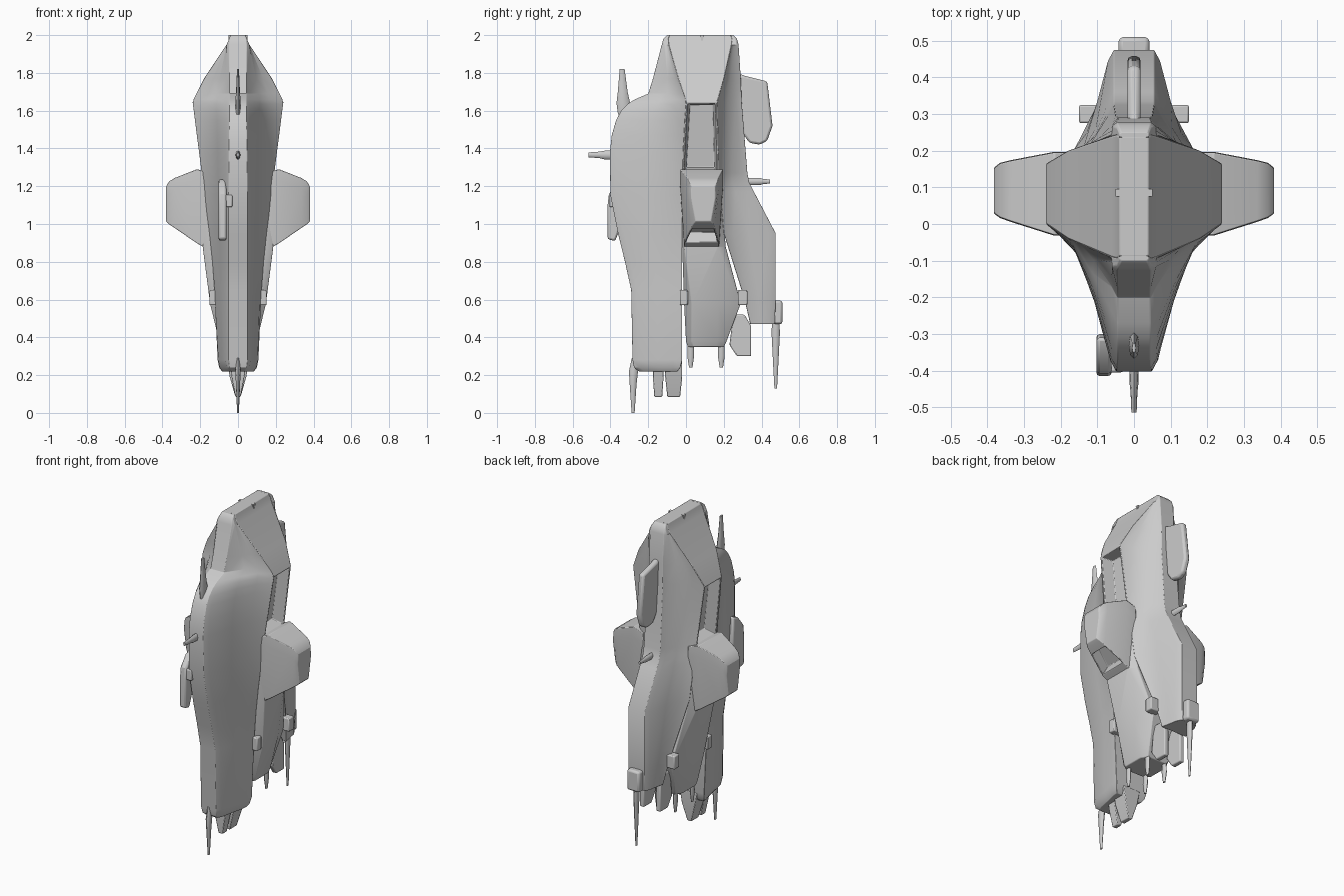
import bpy, bmesh
from math import cos, sin, pi, radians


def finish(name, bm, bevel=0.0, angle=30):
    bmesh.ops.recalc_face_normals(bm, faces=bm.faces)
    me = bpy.data.meshes.new(name)
    bm.to_mesh(me)
    bm.free()
    me.shade_smooth()
    me.set_sharp_from_angle(angle=radians(angle))
    ob = bpy.data.objects.new(name, me)
    bpy.context.collection.objects.link(ob)
    if bevel:
        m = ob.modifiers.new("edge_softening", 'BEVEL')
        m.width, m.segments, m.limit_method = bevel, 2, 'ANGLE'
        m.angle_limit = radians(35)
    return ob


def loft(rings):
    bm = bmesh.new()
    vs = [[bm.verts.new(p) for p in r] for r in rings]
    n = len(vs[0])
    for a, b in zip(vs, vs[1:]):
        for i in range(n):
            j = (i + 1) % n
            bm.faces.new((a[i], a[j], b[j], b[i]))
    bm.faces.new(vs[0])
    bm.faces.new(vs[-1])
    bmesh.ops.recalc_face_normals(bm, faces=bm.faces)
    return bm


def mirror_ring(half, z):
    return [(x, y, z) for x, y in half] + [(-x, y, z) for x, y in reversed(half)]


def hull(name, rows, bevel):
    """rows: z, crest y, crest half width, full half width, seam y, fullness"""
    rings = []
    for z, ye, c, w, yr, f in rows:
        d = yr - ye
        k = min(0.03, abs(d) * 0.3) * (1 if d > 0 else -1)
        x1, y1 = min(c + 0.016, w), ye + k
        half = [(c, ye), (x1, y1)]
        half += [(x1 + (w - x1) * g, y1 + (yr - y1) * t)
                 for t, g in ((0.45, f * 0.5), (0.8, f))]
        rings.append(mirror_ring(half + [(w, yr)], z))
    return finish(name, loft(rings), bevel, 32)


def recess(bm, test, rim, slope, depth):
    fs = [f for f in bm.faces if test(f)]
    bmesh.ops.inset_individual(bm, faces=fs, thickness=rim)
    bmesh.ops.inset_individual(bm, faces=fs, thickness=slope, depth=-depth)


def plate(name, pts, x, thick, bevel=0.006):
    rings = [[(x + s * thick / 2, y, z) for y, z in pts] for s in (-1, 1)]
    return finish(name, loft(rings), bevel)


def box(name, x, y, z, bevel=0.006):
    rings = [[(x[0], y[0], k), (x[1], y[0], k), (x[1], y[1], k), (x[0], y[1], k)] for k in z]
    return finish(name, loft(rings), bevel)


def spike(name, path, flat=0.6, n=8, along='z'):
    """path: (x, y, z, radius) stations along the spike axis"""
    rings = []
    for x, y, z, r in path:
        ring = []
        for i in range(n):
            a, b = r * flat * cos(2 * pi * i / n), r * sin(2 * pi * i / n)
            ring.append((x + a, y + b, z) if along == 'z' else (x + a, y, z + b))
        rings.append(ring)
    return finish(name, loft(rings), 0, 50)


# Front hull: curved prow running down into a long tongue
hull("front_hull", [
    (2.00, -0.10, .035, .040, -.085, .6), (1.98, -.12, .043, .047, -.093, .6),
    (1.95, -.128, .046, .06, -.09, .6), (1.77, -.175, .045, .18, -.04, .6),
    (1.69, -.20, .045, .222, -.012, .6), (1.66, -.27, .045, .236, -.002, .6),
    (1.635, -.31, .045, .24, 0, .6), (1.60, -.343, .045, .235, -.002, .6),
    (1.55, -.37, .045, .229, -.006, .6), (1.47, -.393, .047, .219, -.01, .6),
    (1.38, -.403, .048, .207, -.015, .62), (1.15, -.400, .05, .178, -.02, .66),
    (.95, -.36, .05, .152, -.02, .72), (.80, -.323, .05, .136, -.02, .78),
    (.65, -.29, .05, .125, -.02, .85), (.28, -.283, .05, .108, -.02, .9),
    (.24, -.275, .045, .10, -.03, .9), (.22, -.25, .035, .085, -.045, .9)], 0.006)

# Rear hull: straight spine that kicks outward lower down
hull("rear_hull", [
    (2.00, .25, .035, .040, .235, .6), (1.98, .27, .043, .047, .243, .6),
    (1.95, .278, .046, .06, .24, .6), (1.77, .29, .045, .18, .2, .6),
    (1.645, .295, .05, .24, .165, .6), (1.27, .325, .055, .19, .172, .6),
    (1.22, .335, .055, .186, .175, .6), (1.17, .36, .055, .182, .18, .6),
    (.95, .475, .055, .165, .20, .62), (.60, .475, .055, .105, .31, .7),
    (.47, .47, .05, .085, .34, .8)], 0.008)
box("rear_rim", (-.042, .042), (.45, .51), (.47, .595), 0.012)

# Centre body with flat side panels, and an engine block below
rings = []
for z, y0, y1, y2, y3, x, xi in [
        (2.00, -.09, -.085, .235, .24, .04, .035), (1.98, -.095, -.093, .243, .25, .047, .04),
        (1.95, -.095, -.09, .24, .245, .06, .05), (1.77, -.045, -.04, .2, .205, .18, .15),
        (1.645, -.005, 0, .165, .17, .24, .2), (1.27, -.025, -.02, .172, .18, .19, .16),
        (.88, -.02, -.01, .17, .21, .187, .15), (.58, -.01, .03, .17, .29, .148, .105),
        (.38, .0, .03, .165, .215, .10, .075), (.35, .01, .035, .16, .2, .09, .065)]:
    rings.append(mirror_ring([(xi, y0), (x, y1), (x, y2), (xi, y3)], z))
bm = loft(rings)
recess(bm, lambda f: abs(f.normal.x) > .8 and 1.3 < f.calc_center_median().z < 1.6
       and -.0 < f.calc_center_median().y < .16, .012, .018, .07)
finish("centre_body", bm, 0.004)

# Notches in the top ridge
for s in (-1, 1):
    plate("ridge_notch", [(.075, 2.0), (.095, 2.0), (.088, 1.965), (.082, 1.965)], s * .043, .016, 0)

for s in (-1, 1):
    # Stub wings with a hollow in the sloped underside
    sect = [(.15, -.03, .195, .86, 1.27), (.217, -.03, .195, .898, 1.29),
            (.337, .008, .172, .98, 1.243), (.365, .018, .165, .999, 1.225),
            (.382, .03, .152, 1.015, 1.196)]
    rings = [[(s * x, y0, zt), (s * x, y1, zt), (s * x, y1 + .002, zt - .06),
              (s * x, y1 - .02, zb), (s * x, y0 + .02, zb), (s * x, y0 - .002, zt - .06)]
             for x, y0, y1, zb, zt in sect]
    bm = loft(rings)
    recess(bm, lambda f: f.normal.z < -.6 and .22 < abs(f.calc_center_median().x) < .3, .01, .015, .06)
    finish("stub_wing", bm, 0.004)
    # Clamps and fittings around the engine block
    box("front_clamp", sorted((s * .09, s * .152)), (-.033, .01), (.57, .65))
    box("rear_clamp", sorted((s * .08, s * .15)), (.275, .325), (.57, .65))
    plate("engine_fin", [(.23, .36), (.27, .3), (.345, .3), (.345, .46), (.31, .52), (.25, .52)], s * .055, .03)
    for y in (.025, .187):
        spike("engine_prong", [(s * .06, y, .38, .016), (s * .06, y, .30, .018), (s * .06, y, .24, .009)])

# Blades and sensor spikes on the prow and spine
spike("prow_blade", [(0, -.33, 1.58, .03), (0, -.332, 1.64, .036), (0, -.335, 1.70, .026),
                     (0, -.338, 1.82, .013)], 0.4)
spike("prow_sensor", [(0, -.38, 1.365, .024), (0, -.43, 1.365, .023), (0, -.46, 1.366, .017),
                      (0, -.515, 1.366, .013)], 0.55, 8, 'y')
plate("spine_fin", [(.27, 1.80), (.31, 1.785), (.43, 1.755), (.458, 1.52), (.43, 1.44),
                    (.39, 1.42), (.335, 1.43), (.30, 1.48)], 0, .036, 0.012)
spike("spine_sensor", [(0, .31, 1.225, .02), (0, .39, 1.225, .019), (0, .41, 1.225, .013),
                       (0, .445, 1.225, .011)], 0.6, 8, 'y')

# Long spikes below each tongue
spike("front_tail_spike", [(0, -.275, .29, .012), (0, -.278, .22, .024), (0, -.28, .15, .018),
                           (0, -.28, 0, .008)], 0.6)
spike("rear_tail_spike", [(0, .475, .48, .02), (0, .475, .42, .022), (0, .475, .28, .015),
                          (0, .475, .13, .007)], 0.6)

# Nozzle prongs under the front tongue
for y, w, d in ((-.065, .058, .045), (-.147, .045, .028)):
    finish("tongue_nozzle", loft([
        [(-a, y - b, z), (a, y - b, z), (a, y + b, z), (-a, y + b, z)]
        for z, a, b in ((.27, w, d), (.19, w * .75, d), (.085, .014, d * .75))]), 0.004)

# Gun pod on the left of the prow
plate("side_pod", [(-.31, 1.24), (-.36, 1.22), (-.408, 1.16), (-.415, 1.10), (-.415, .92),
                   (-.375, .91), (-.34, 1.0), (-.30, 1.06)], -.082, .042, 0.01)
box("pod_bracket", (-.075, -.03), (-.405, -.33), (1.09, 1.155))
